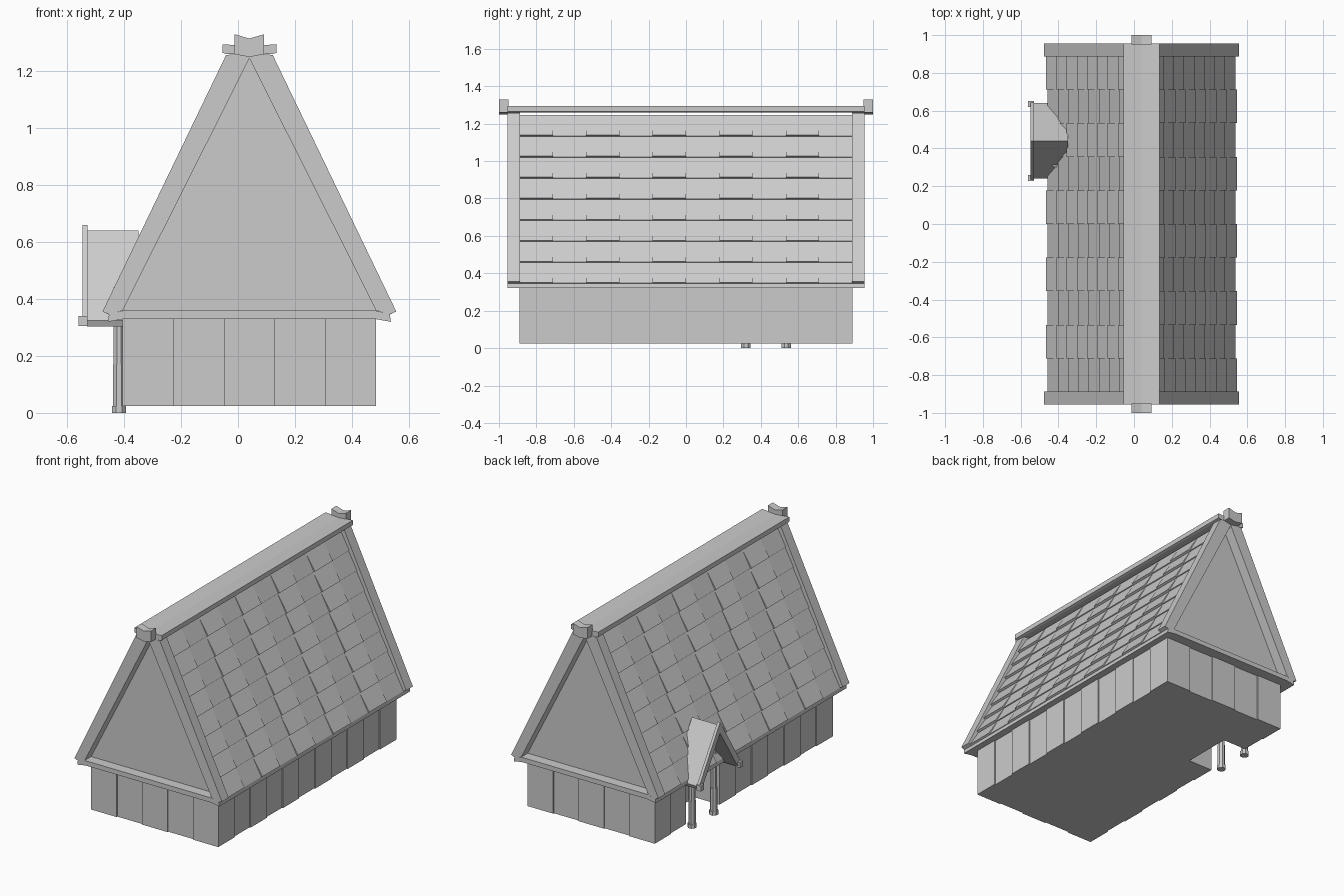
import bpy, bmesh, math
from mathutils import Vector

if "Cube" in bpy.data.objects:
    bpy.data.objects.remove(bpy.data.objects["Cube"])

CX = 0.04          # house centre line
PY = 0.44          # porch centre line


def finish(name, bm):
    bmesh.ops.recalc_face_normals(bm, faces=bm.faces)
    me = bpy.data.meshes.new(name)
    bm.to_mesh(me)
    bm.free()
    ob = bpy.data.objects.new(name, me)
    bpy.context.collection.objects.link(ob)
    return ob


def add_prism(bm, pts, axis, a, b):
    """Extrude a 2D profile along an axis from a to b."""
    def at(p, d):
        u, v = p
        return {'x': (d, u, v), 'y': (u, d, v), 'z': (u, v, d)}[axis]
    lo = [bm.verts.new(at(p, a)) for p in pts]
    hi = [bm.verts.new(at(p, b)) for p in pts]
    n = len(pts)
    bm.faces.new(lo)
    bm.faces.new(hi[::-1])
    for i in range(n):
        bm.faces.new((lo[i], hi[i], hi[(i + 1) % n], lo[(i + 1) % n]))


def prism(name, pts, axis, a, b):
    bm = bmesh.new()
    add_prism(bm, pts, axis, a, b)
    return finish(name, bm)


def rect(u0, u1, v0, v1):
    return [(u0, v0), (u1, v0), (u1, v1), (u0, v1)]


def flip(pts, s, c):
    return [(c + s * u, v) for u, v in pts]


def slope(t, n):
    """Point on the roof slope: t up the slope, n out from it."""
    return (0.516 - 0.434 * t + 0.901 * n, 0.356 + 0.901 * t + 0.434 * n)


# wall core with the doorway notch on the left
L, R = CX - 0.432, CX + 0.432
prism("wall_core", [(L, -0.878), (R, -0.878), (R, 0.878), (L, 0.878), (L, 0.566),
                    (L + 0.16, 0.566), (L + 0.16, 0.243), (L, 0.243)], 'z', 0.025, 0.335)

# wall planks, alternately set back
for s, side in ((1, "right"), (-1, "left")):
    bm = bmesh.new()
    w = 1.78 / 11
    for i in range(11):
        if s < 0 and i in (7, 8):
            continue
        y = -0.89 + i * w
        out = 0.445 - 0.007 * (i % 2)
        add_prism(bm, [(CX + s * 0.42, y), (CX + s * out, y), (CX + s * out, y + w),
                       (CX + s * 0.42, y + w)], 'z', 0.025, 0.335)
    finish("wall_planks_" + side, bm)
for s, side in ((1, "back"), (-1, "front")):
    bm = bmesh.new()
    w = 0.89 / 5
    for i in range(5):
        x = CX - 0.445 + i * w
        out = 0.89 - 0.007 * (i % 2)
        add_prism(bm, [(x, s * 0.87), (x + w, s * 0.87), (x + w, s * out), (x, s * out)],
                  'z', 0.025, 0.335)
    finish("wall_planks_" + side, bm)

# roof body, whose ends are the gable walls
half = [(0.445, 0.33), slope(0, -0.045), slope(1, -0.045)]
prism("roof_body", flip(half, 1, CX) + [(CX, 1.245)] + flip(half[::-1], -1, CX), 'y', -0.89, 0.89)

# shingles: ten columns by eight rows, alternate columns standing proud
for s, side in ((1, "right"), (-1, "left")):
    bm = bmesh.new()
    w, h = 0.178, 1.0 / 8
    for i in range(10):
        proud = i % 2 == 0
        low = -0.012 if proud else -0.021
        for j in range(8):
            t = j * h
            prof = [slope(t, -0.05), slope(t, low), slope(t + h, -0.027), slope(t + h, -0.05)]
            y = s * (-0.89 + i * w)
            add_prism(bm, flip(prof, s, CX), 'y', y, y + s * w)
    finish("shingles_" + side, bm)

    # eave board
    prism("eave_" + side, flip([(0.44, 0.33), (0.497, 0.32), (0.493, 0.347), (0.44, 0.36)], s, CX),
          'y', -0.955, 0.955)
    # bargeboards on both gables
    for e, end in ((-1, "front"), (1, "back")):
        board = [slope(0, 0), slope(1.0, 0), (0, 1.265), (0, 1.245), (0.445, 0.36), (0.493, 0.346)]
        prism(f"bargeboard_{end}_{side}", flip(board, s, CX), 'y', e * 0.888, e * 0.955)

# gable tie beams, ridge cap and ridge end ornaments
cap = [(0.08, 1.26), (0.095, 1.265), (0.095, 1.295)]
cap = flip(cap, 1, CX) + [(CX, 1.288)] + flip(cap[::-1], -1, CX)
prism("ridge_cap", cap, 'y', -0.955, 0.955)
tip = [(0.052, 1.26), (0.052, 1.33)]
tip = [(CX, 1.25)] + flip(tip, 1, CX) + [(CX, 1.315)] + flip(tip[::-1], -1, CX)
for e, end in ((-1, "front"), (1, "back")):
    prism("tie_beam_" + end, rect(CX - 0.445, CX + 0.445, 0.33, 0.36), 'y', e * 0.885, e * 0.955)
    prism("ridge_end_" + end, tip, 'y', e * 0.95, e)

# porch: roof slabs, front trim, eave feet and posts
for s, side in ((1, "back"), (-1, "front")):
    prism("porch_roof_" + side,
          flip([(0, 0.64), (0.2, 0.325), (0.19, 0.303), (0.175, 0.318), (0, 0.595)], s, PY),
          'x', -0.53, -0.35)
    prism("porch_trim_" + side,
          flip([(0, 0.66), (0.207, 0.335), (0.19, 0.305), (0.172, 0.32), (0, 0.59)], s, PY),
          'x', -0.547, -0.529)
    prism("porch_foot_" + side, flip(rect(0.18, 0.212, 0.305, 0.34), s, PY), 'x', -0.56, -0.529)
    bm = bmesh.new()
    for r, z0, z1 in ((0.027, 0, 0.025), (0.0225, 0.02, 0.17), (0.02, 0.165, 0.44)):
        ring = [((-0.418 + r * math.cos(k * math.pi / 4 + math.pi / 8)),
                 (0.428 + s * 0.108 + r * math.sin(k * math.pi / 4 + math.pi / 8))) for k in range(8)]
        add_prism(bm, ring, 'z', z0, z1)
    finish("porch_post_" + side, bm)
